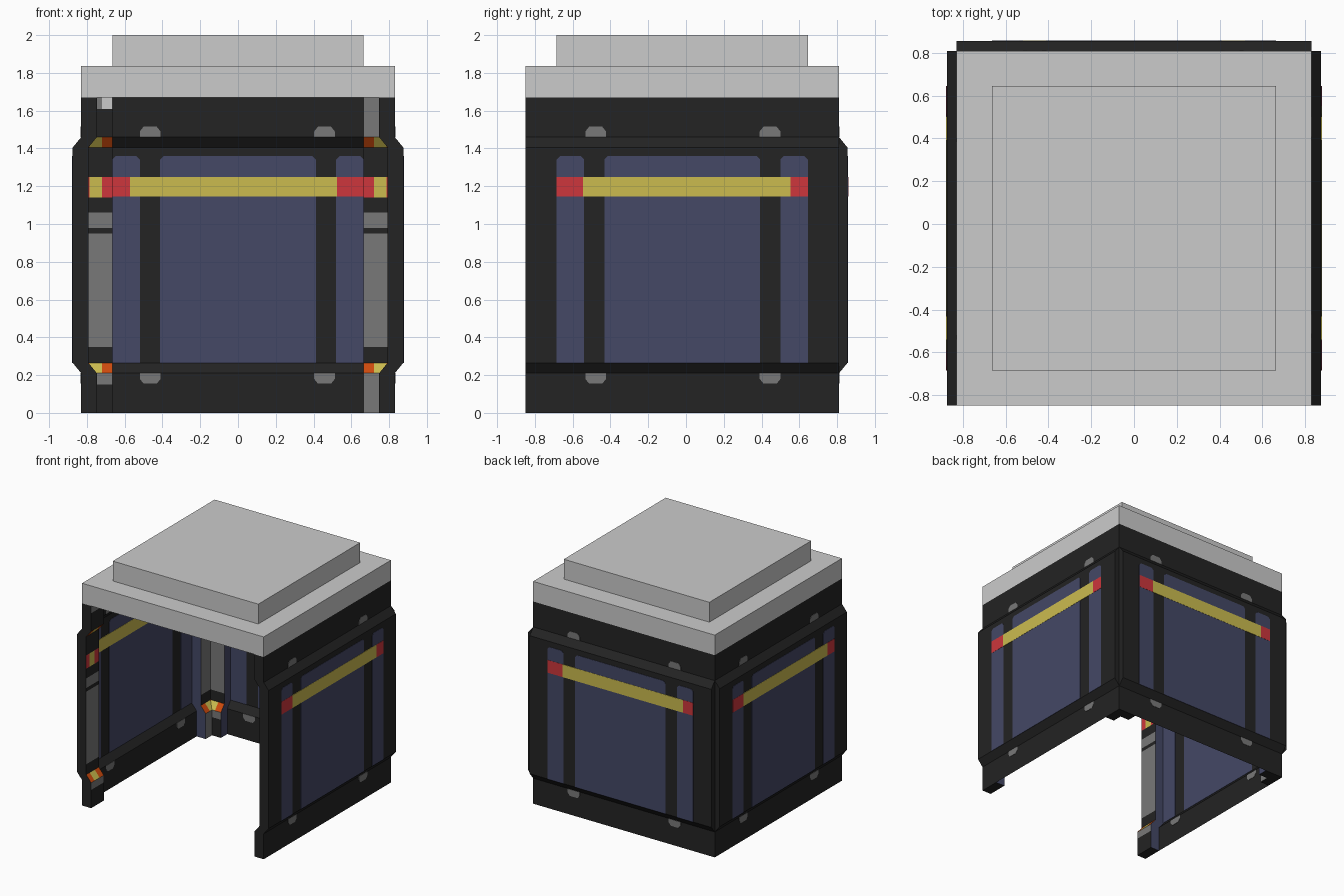
import bpy, bmesh, math
from mathutils import Matrix

if "Cube" in bpy.data.objects:
    bpy.data.objects.remove(bpy.data.objects["Cube"])

COLOURS = {
    "black": (0.017, 0.017, 0.017), "navy_blue": (0.058, 0.065, 0.132),
    "yellow": (0.60, 0.50, 0.078), "red": (0.61, 0.037, 0.045),
    "orange": (0.62, 0.07, 0.004), "mid_grey": (0.19, 0.19, 0.19),
    "light_grey": (0.60, 0.60, 0.60),
}
MATS = {}
for name, c in COLOURS.items():
    MATS[name] = bpy.data.materials.new(name)
    MATS[name].diffuse_color = (*c, 1)
ORDER = list(COLOURS)

HALF, BULGE, THICK, INNER = 0.83, 0.045, 0.083, 0.665
CENTRE = Matrix.Translation((0, -0.02, 0))


def bulge(z):
    """How far the wall leans outwards at height z."""
    pts = [(0, 0), (0.21, 0), (0.265, BULGE), (1.405, BULGE), (1.46, 0), (1.67, 0)]
    for (z0, b0), (z1, b1) in zip(pts, pts[1:]):
        if z <= z1 + 1e-6:
            return b0 + (b1 - b0) * (z - z0) / (z1 - z0)
    return 0


def make(name, faces, matrix):
    """Object from a list of (points, colour)."""
    bm = bmesh.new()
    for pts, colour in faces:
        f = bm.faces.new([bm.verts.new(p) for p in pts])
        f.material_index = ORDER.index(colour)
    bmesh.ops.remove_doubles(bm, verts=bm.verts, dist=1e-5)
    bmesh.ops.recalc_face_normals(bm, faces=bm.faces)
    me = bpy.data.meshes.new(name)
    bm.to_mesh(me)
    bm.free()
    for m in ORDER:
        me.materials.append(MATS[m])
    ob = bpy.data.objects.new(name, me)
    ob.matrix_world = matrix
    bpy.context.collection.objects.link(ob)
    return ob


def plate(poly, y, t, colour):
    """Thin plate straddling the wall sheet, so it shows on both sides."""
    a = [(u, y - t / 2, z) for u, z in poly]
    b = [(u, y + t / 2, z) for u, z in poly]
    faces = [(a, colour), (b[::-1], colour)]
    for i in range(len(a)):
        j = (i + 1) % len(a)
        faces.append(([a[i], a[j], b[j], b[i]], colour))
    return faces


def rect(u0, u1, z0, z1, c=0.0):
    """Rectangle with clipped upper corners."""
    if not c:
        return [(u0, z0), (u1, z0), (u1, z1), (u0, z1)]
    return [(u0, z0), (u1, z0), (u1, z1 - c), (u1 - c, z1), (u0 + c, z1), (u0, z1 - c)]


ZS = [0, 0.15, 0.21, 0.265, 0.35, 0.95, 0.98, 1.06, 1.14, 1.25, 1.405, 1.46, 1.61, 1.67]


def post_colour(u, z):
    """Painted bands on the inner face of the wall ends."""
    centre_strip = 0.72 < abs(u) < 0.785
    if 0.21 < z < 0.265 or 1.405 < z < 1.46:
        return "yellow" if centre_strip else "orange"
    if 1.14 < z < 1.25:
        return "yellow" if centre_strip else "red"
    if 0.35 < z < 0.95 or 0.98 < z < 1.06:
        return "mid_grey"
    if z < 0.21 or z > 1.46:
        if u > 0 or 0.15 < z < 0.21:
            return "mid_grey"
        if z > 1.61:
            return "light_grey" if abs(u) < 0.72 else "mid_grey"
    return "black"


def build_wall(side, matrix):
    # bent outer sheet
    zs = [0, 0.21, 0.265, 1.405, 1.46, 1.67]
    sheet = []
    for z0, z1 in zip(zs, zs[1:]):
        y0, y1 = HALF + bulge(z0), HALF + bulge(z1)
        sheet.append(([(-HALF, y0, z0), (HALF, y0, z0), (HALF, y1, z1), (-HALF, y1, z1)], "black"))
    make(side + "_wall_sheet", sheet, matrix)

    # thick posts on the inside of both ends
    for s, end in ((-1, "start"), (1, "finish")):
        faces = []
        us = [s * u for u in (HALF, 0.785, 0.72, INNER)]
        for z0, z1 in zip(ZS, ZS[1:]):
            o0, o1 = HALF + bulge(z0), HALF + bulge(z1)
            i0, i1 = o0 - THICK, o1 - THICK
            for a, b in zip(us, us[1:]):
                col = post_colour((a + b) / 2, (z0 + z1) / 2)
                faces.append(([(a, i0, z0), (b, i0, z0), (b, i1, z1), (a, i1, z1)], col))
            for u, col in ((us[0], "black"), (us[-1], "navy_blue")):
                faces.append(([(u, o0, z0), (u, i0, z0), (u, i1, z1), (u, o1, z1)], col))
        faces.append(([(us[0], HALF, 0), (us[-1], HALF, 0),
                       (us[-1], HALF - THICK, 0), (us[0], HALF - THICK, 0)], "black"))
        make(f"{side}_wall_{end}_post", faces, matrix)

    # blue panels
    y = HALF + BULGE
    panels = []
    for u0, u1 in ((-INNER, -0.52), (-0.412, 0.412), (0.52, INNER)):
        panels += plate(rect(u0, u1, 0.265, 1.36, 0.018), y, 0.005, "navy_blue")
    make(side + "_wall_panels", panels, matrix)

    # warning stripe
    stripe = []
    for u0, u1, col in ((-INNER, -0.572, "red"), (-0.572, 0.525, "yellow"), (0.525, INNER, "red")):
        stripe += plate(rect(u0, u1, 1.145, 1.25), y, 0.008, col)
    make(side + "_wall_stripe", stripe, matrix)

    # grey half-round tabs above and below the struts
    tabs = []
    for u in (-0.465, 0.458):
        for z, d in ((0.21, -1), (1.46, 1)):
            shape = [(-0.055, 0), (-0.055, 0.03), (-0.035, 0.055),
                     (0.035, 0.055), (0.055, 0.03), (0.055, 0)]
            tabs += plate([(u + a, z + d * b) for a, b in shape], HALF, 0.005, "mid_grey")
    make(side + "_wall_tabs", tabs, matrix)


for side, angle in (("back", 0), ("left", 90), ("right", -90)):
    build_wall(side, CENTRE @ Matrix.Rotation(math.radians(angle), 4, 'Z'))


def slab(name, half, z0, z1):
    bpy.ops.mesh.primitive_cube_add(size=1, location=(0, -0.02, (z0 + z1) / 2))
    ob = bpy.context.object
    ob.name = name
    ob.scale = (2 * half, 2 * half, z1 - z0)
    ob.data.materials.append(MATS["light_grey"])


# stepped roof
slab("roof_lower_slab", HALF, 1.67, 1.836)
slab("roof_upper_slab", INNER, 1.836, 2.0)

for m in bpy.data.materials:
    if m.users and not m.is_grease_pencil:
        m.use_nodes = True
        m.node_tree.nodes["Principled BSDF"].inputs["Base Color"].default_value = m.diffuse_color
